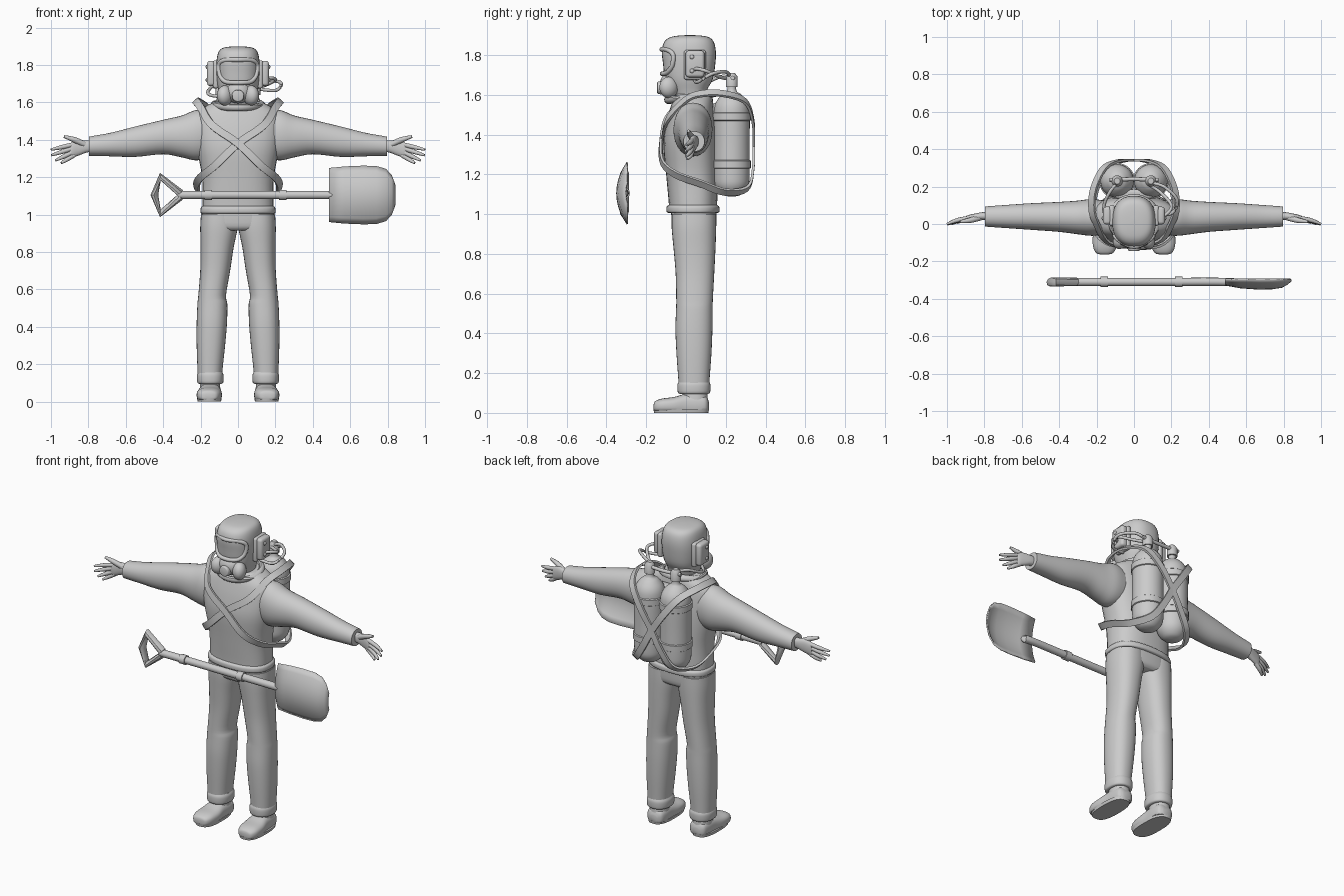
import bpy, bmesh, math
from mathutils import Vector, Matrix

cube = bpy.data.objects.get("Cube")
if cube:
    bpy.data.objects.remove(cube)

grey = bpy.data.materials.new("plain grey")
grey.use_nodes = True
colour = (0.6, 0.6, 0.6, 1)
grey.diffuse_color = colour
grey.node_tree.nodes["Principled BSDF"].inputs["Base Color"].default_value = colour


def finish(name, bm, mirror=False, angle=40):
    bmesh.ops.recalc_face_normals(bm, faces=bm.faces)
    mesh = bpy.data.meshes.new(name)
    bm.to_mesh(mesh)
    bm.free()
    obj = bpy.data.objects.new(name, mesh)
    bpy.context.collection.objects.link(obj)
    mesh.materials.append(grey)
    bpy.ops.object.select_all(action='DESELECT')
    obj.select_set(True)
    bpy.context.view_layer.objects.active = obj
    bpy.ops.object.shade_smooth_by_angle(angle=math.radians(angle))
    if mirror:
        obj.modifiers.new("Mirror", 'MIRROR')
    return obj


def dense(points, steps=4, closed=False):
    """Smooth curve through tuples of any length."""
    n, out = len(points), []
    pick = (lambda i: points[i % n]) if closed else (lambda i: points[min(max(i, 0), n - 1)])
    for i in range(n if closed else n - 1):
        a, b, c, d = (pick(i + k) for k in (-1, 0, 1, 2))
        for s in range(steps):
            t = s / steps
            out.append(tuple(q + t / 2 * (r - p + t * (2 * p - 5 * q + 4 * r - w + t * (3 * (q - r) + w - p)))
                             for p, q, r, w in zip(a, b, c, d)))
    return out if closed else out + [points[-1]]


def skin(bm, rings, closed=False):
    """Bridge rings of points with quads and cap open ends."""
    loops = [[bm.verts.new(p) for p in ring] for ring in rings]
    pairs = list(zip(loops, loops[1:])) + ([(loops[-1], loops[0])] if closed else [])
    for a, b in pairs:
        for i in range(len(a)):
            j = (i + 1) % len(a)
            bm.faces.new((a[i], a[j], b[j], b[i]))
    if not closed:
        bm.faces.new(loops[0])
        bm.faces.new(loops[-1])


def loft(name, axis, rings, power=2.0, mirror=False, sides=32, steps=4, floor=None):
    """Rings are (position on axis, two centre values, two radii)."""
    order = {'x': (0, 1, 2), 'y': (1, 0, 2), 'z': (2, 0, 1)}[axis]
    shape = []
    for t, u, v, ru, rv in dense(rings, steps):
        ring = []
        for k in range(sides):
            a = math.tau * k / sides
            c, s = math.cos(a), math.sin(a)
            p = [0, 0, 0]
            p[order[0]] = t
            p[order[1]] = u + ru * math.copysign(abs(c) ** (2 / power), c)
            p[order[2]] = v + rv * math.copysign(abs(s) ** (2 / power), s)
            if floor is not None:
                p[2] = max(p[2], floor)
            ring.append(p)
        shape.append(ring)
    bm = bmesh.new()
    skin(bm, shape)
    return finish(name, bm, mirror)


def sweep(name, path, width, thick, sides=10, closed=False, mirror=False, centre=None, steps=5):
    """Sweep a round or four-sided section; a fourth path value scales it."""
    path = dense(path, steps, closed) if steps > 1 else path
    n, shape = len(path), []
    for i, p in enumerate(path):
        here = Vector(p[:3])
        after = path[(i + 1) % n] if closed else path[min(i + 1, n - 1)]
        before = path[i - 1] if closed else path[max(i - 1, 0)]
        along = (Vector(after[:3]) - Vector(before[:3])).normalized()
        ref = here - Vector(centre) if centre else Vector((.37, .8, .47))
        side = along.cross(ref).normalized()
        out = side.cross(along)
        size = p[3] if len(p) > 3 else 1
        ring = []
        for k in range(sides):
            a = math.tau * (k + .5) / sides
            ring.append(here + size * (side * width * math.cos(a) + out * thick * math.sin(a)))
        shape.append(ring)
    bm = bmesh.new()
    skin(bm, shape, closed)
    return finish(name, bm, mirror)


def ball(name, place, radii, mirror=False, turn=0):
    bm = bmesh.new()
    bmesh.ops.create_uvsphere(bm, u_segments=24, v_segments=14, radius=1)
    m = Matrix.Translation(place) @ Matrix.Rotation(turn, 4, 'Z') @ Matrix.Diagonal((*radii, 1))
    bmesh.ops.transform(bm, matrix=m, verts=bm.verts)
    return finish(name, bm, mirror)


def box(name, place, size, bevel, mirror=False):
    bm = bmesh.new()
    bmesh.ops.create_cube(bm, size=1)
    bmesh.ops.transform(bm, matrix=Matrix.Translation(place) @ Matrix.Diagonal((*size, 1)), verts=bm.verts)
    bmesh.ops.bevel(bm, geom=bm.edges[:], offset=bevel, segments=3, profile=.5, affect='EDGES')
    return finish(name, bm, mirror)


# Jacket, hem and trousers
loft("jacket", 'z', [(1.01, 0, .035, .19, .12), (1.06, 0, .035, .19, .122), (1.2, 0, .03, .192, .13),
                     (1.35, 0, .022, .22, .135), (1.45, 0, .025, .232, .125), (1.53, 0, .03, .225, .11),
                     (1.575, 0, .035, .18, .1), (1.605, 0, .04, .12, .09)], 2.5)
loft("jacket_hem", 'z', [(1.005, 0, .035, .192, .122), (1.012, 0, .035, .201, .133),
                         (1.035, 0, .035, .2, .133), (1.045, 0, .035, .19, .122)], 2.5)
loft("trouser_seat", 'z', [(.915, 0, .04, .17, .09), (.94, 0, .04, .2, .11), (1.02, 0, .04, .192, .115)], 2.6)
loft("trouser_legs", 'z', [(.1, .15, .04, .062, .075), (.16, .15, .04, .066, .078), (.3, .145, .04, .076, .088),
                           (.42, .14, .04, .081, .093), (.52, .137, .042, .08, .092), (.57, .138, .043, .074, .092),
                           (.7, .122, .045, .08, .097), (.82, .112, .043, .088, .105),
                           (.93, .102, .04, .1, .112), (1.0, .1, .04, .098, .112)], 2.3, True)
loft("trouser_cuffs", 'z', [(.095, .148, .04, .058, .07), (.103, .148, .04, .069, .081),
                            (.14, .148, .04, .071, .083), (.158, .148, .04, .064, .077)], 2.3, True)

# Boots
loft("boots", 'y', [(-.163, .158, .03, .02, .012), (-.155, .157, .032, .045, .027), (-.12, .156, .035, .063, .037),
                    (-.06, .153, .036, .067, .044), (0, .15, .04, .06, .056), (.06, .148, .04, .058, .056),
                    (.1, .148, .04, .05, .045), (.115, .148, .035, .025, .02)], 2.6, True, floor=.012)
loft("boot_soles", 'z', [(0, .153, -.024, .062, .136), (.018, .153, -.024, .066, .14)], 2.7, True, steps=1)
loft("boot_ankles", 'z', [(.05, .149, .045, .056, .066), (.13, .149, .045, .05, .06)], 2.2, True)

# Sleeves and hands
loft("sleeves", 'x', [(.13, .035, 1.43, .085, .12), (.22, .035, 1.425, .098, .135), (.3, .035, 1.418, .09, .112),
                      (.4, .038, 1.415, .08, .092), (.55, .04, 1.39, .071, .081), (.68, .04, 1.375, .062, .063),
                      (.78, .04, 1.367, .055, .053), (.797, .04, 1.365, .053, .051)], 2.1, True)
loft("palms", 'x', [(.77, .042, 1.367, .022, .03), (.81, .042, 1.364, .021, .032), (.85, .038, 1.358, .018, .041),
                    (.885, .032, 1.348, .016, .042), (.9, .03, 1.343, .011, .036)], 2.3, True, 20)
tips = [(1.0, 0, 1.348), (.997, -.002, 1.318), (.975, 0, 1.29), (.945, .006, 1.276)]
for i, tip in enumerate(tips):
    root = (.875, .032, 1.376 - .019 * i)
    middle = [r * .45 + t * .55 for r, t in zip(root, tip)]
    sweep("fingers_%d" % (i + 1), [(*root, 1), (middle[0], middle[1] + .006, middle[2], .95), (*tip, .5)],
          .0125, .0125, mirror=True)
sweep("thumbs", [(.82, .035, 1.375, 1.2), (.875, .02, 1.4, 1.1), (.93, .012, 1.418, .55)], .0135, .0135, mirror=True)

# Hooded helmet, collar and ear units
loft("helmet", 'z', [(1.56, 0, .03, .08, .075), (1.62, 0, .015, .092, .09), (1.68, 0, .015, .108, .12),
                     (1.76, 0, .016, .116, .132), (1.82, 0, .014, .115, .136), (1.865, 0, .015, .106, .125),
                     (1.888, 0, .018, .088, .1), (1.897, 0, .02, .055, .06), (1.9, 0, .02, .01, .01)], 2.4)
ring = [math.tau * k / 16 for k in range(16)]
sweep("collar", [(.125 * math.cos(a), .025 + .118 * math.sin(a), 1.59 + .018 * math.sin(a)) for a in ring],
      .02, .016, closed=True, steps=2)
box("ear_units", (.142, .045, 1.755), (.046, .095, .135), .016, True)
box("ear_mounts", (.118, .045, 1.75), (.03, .11, .15), .012, True)
for z in (1.72, 1.79):
    ball("ear_bolts", (.166, .03, z), (.007, .011, .011), True)

# Face mask with visor frame and filters
outline = [(0, 1.828), (.075, 1.825), (.102, 1.8), (.097, 1.745), (.07, 1.712), (.03, 1.706)]
outline += [(-x, z) for x, z in reversed(outline[1:])]
sweep("visor_frame", [(x, -.122 + 5.5 * x * x, z) for x, z in outline], .012, .012, closed=True, steps=4)
ball("mask_chin", (0, -.075, 1.655), (.07, .056, .06))
loft("mask_outlet", 'y', [(-.145, 0, 1.635, .025, .025), (-.135, 0, 1.635, .032, .032), (-.07, 0, 1.635, .036, .036)])
ball("mask_filters", (.07, -.086, 1.637), (.04, .05, .054), True, .5)

# Air tanks with bands, valves and backplate
tx, ty = .09, .23
loft("air_tanks", 'z', [(z, tx, ty, r, r) for z, r in
                        [(1.088, .015), (1.1, .052), (1.14, .083), (1.2, .09), (1.35, .09), (1.5, .09),
                         (1.56, .08), (1.6, .05), (1.62, .024), (1.67, .022)]], mirror=True)
for z in (1.25, 1.49):
    loft("tank_bands", 'z', [(z - .022, tx, ty, .09, .09), (z - .018, tx, ty, .096, .096),
                             (z + .018, tx, ty, .096, .096), (z + .022, tx, ty, .09, .09)], mirror=True, steps=1)
box("backplate", (0, .16, 1.36), (.2, .05, .4), .015)
loft("tank_valves", 'z', [(1.64, tx, ty, .03, .03), (1.69, tx, ty, .03, .03), (1.71, tx, ty, .016, .016)],
     mirror=True, steps=1)
sweep("valve_bar", [(-.13, .235, 1.685), (0, .24, 1.68), (.13, .235, 1.685)], .011, .011)

# Breathing hoses
hoses = {
    "left_hose_upper": [(.09, .22, 1.69), (.16, .2, 1.715), (.23, .13, 1.705), (.205, .06, 1.665), (.12, .045, 1.67)],
    "left_hose_lower": [(.08, .21, 1.68), (.14, .17, 1.69), (.2, .1, 1.72), (.17, .05, 1.73), (.12, .04, 1.71)],
    "right_hose": [(-.09, .22, 1.69), (-.13, .17, 1.69), (-.16, .1, 1.66), (-.15, .04, 1.64), (-.09, -.03, 1.63)],
}
for name, path in hoses.items():
    sweep(name, path, .009, .009)

# Crossed harness straps looping around chest and tanks
loop = [(-.2, .0, 1.575), (-.14, -.094, 1.48), (0, -.122, 1.38), (.12, -.118, 1.265), (.2, -.05, 1.2),
        (.222, .07, 1.155), (.2, .2, 1.11), (.13, .31, 1.13), (.06, .338, 1.23), (0, .34, 1.34),
        (-.08, .338, 1.46), (-.16, .3, 1.565), (-.215, .19, 1.605), (-.225, .08, 1.605)]
for name, s in (("right_strap", 1), ("left_strap", -1)):
    sweep(name, [(s * x, y - .004 * s * (y < 0), z) for x, y, z in loop], .028, .009, 4, True, centre=(0, .1, 1.35))

# Shovel
sy, sz = -.31, 1.105
sweep("shovel_shaft", [(-.32, sy, sz), (.1, sy, sz), (.5, sy, sz), (.54, sy - .012, sz, .4)], .022, .022, 16)
for x in (-.16, .24):
    loft("shovel_ring", 'x', [(x - .02, sy, sz, .028, .028), (x + .02, sy, sz, .028, .028)], steps=1)
grip = [(-.31, .012), (-.415, .098), (-.447, 0), (-.415, -.098), (-.31, -.012)]
sweep("shovel_grip", [(x, sy, sz + z) for x, z in grip], .02, .024, 8, True, steps=1)

bm = bmesh.new()
blade = [(.488, .143, .03), (.57, .151, .045), (.67, .155, .052), (.74, .153, .05), (.79, .138, .042),
         (.82, .105, .025), (.84, .05, .008)]
rows = []
for x, half, depth in blade:
    rows.append([bm.verts.new((x, -.295 - depth * (1 - (k / 5) ** 2), sz + half * k / 5)) for k in range(-5, 6)])
for a, b in zip(rows, rows[1:]):
    for i in range(len(a) - 1):
        bm.faces.new((a[i], a[i + 1], b[i + 1], b[i]))
blade_obj = finish("shovel_blade", bm)
solid = blade_obj.modifiers.new("Solidify", 'SOLIDIFY')
solid.thickness = .008
solid.offset = 0
